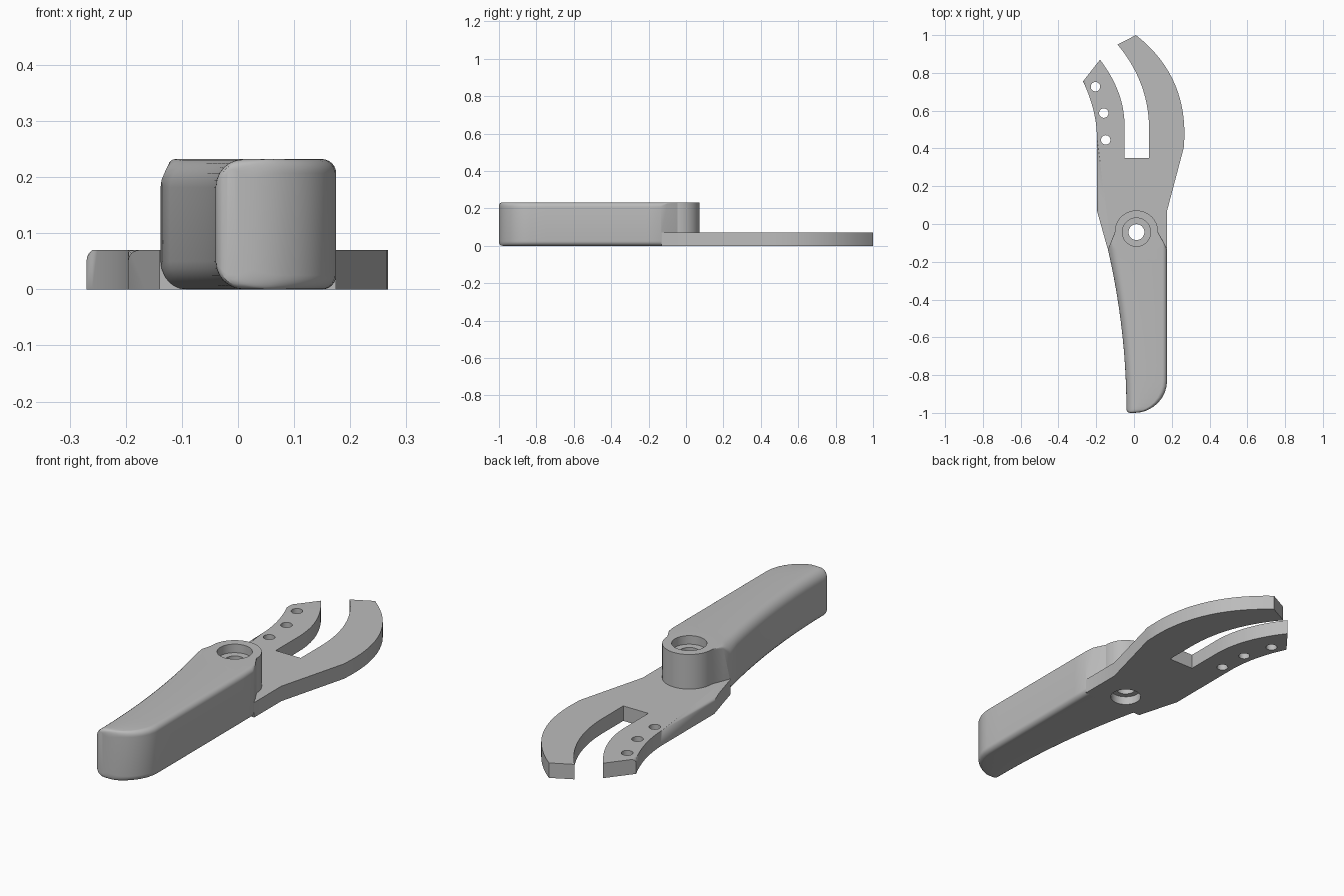
import bpy, bmesh, math

if "Cube" in bpy.data.objects:
    bpy.data.objects.remove(bpy.data.objects["Cube"])

grey = bpy.data.materials.new("plain grey")
grey.diffuse_color = (0.5, 0.5, 0.5, 1)
grey.use_nodes = True
grey.node_tree.nodes["Principled BSDF"].inputs["Base Color"].default_value = grey.diffuse_color

TOP, PLATE = 0.232, 0.07
PIVOT = (0.013, -0.043)


def finish(bm, name):
    bmesh.ops.recalc_face_normals(bm, faces=bm.faces)
    me = bpy.data.meshes.new(name)
    bm.to_mesh(me)
    bm.free()
    me.materials.append(grey)
    ob = bpy.data.objects.new(name, me)
    bpy.context.collection.objects.link(ob)
    return ob


def cylinder(name, x, y, r, z0, z1, n=48):
    return prism(name, [(x + r * math.cos(2 * math.pi * i / n),
                         y + r * math.sin(2 * math.pi * i / n)) for i in range(n)], z0, z1)


def prism(name, pts, z0, z1, round_range=None):
    bm = bmesh.new()
    lo = [bm.verts.new((x, y, z0)) for x, y in pts]
    hi = [bm.verts.new((x, y, z1)) for x, y in pts]
    n = len(pts)
    bm.faces.new(lo[::-1])
    bm.faces.new(hi)
    for i in range(n):
        j = (i + 1) % n
        bm.faces.new((lo[i], lo[j], hi[j], hi[i]))
    if round_range:
        edges = [bm.edges.get((hi[i], hi[i + 1])) for i in range(*round_range)]
        bmesh.ops.bevel(bm, geom=edges, offset=0.02, segments=4, profile=0.5,
                        affect='EDGES', clamp_overlap=True)
    return finish(bm, name)


def curve(a, c, b, n=14):
    return [tuple((1 - t) ** 2 * a[k] + 2 * t * (1 - t) * c[k] + t * t * b[k] for k in (0, 1))
            for t in (i / n for i in range(n + 1))]


def combine(target, other, operation):
    mod = target.modifiers.new("join", 'BOOLEAN')
    mod.operation = operation
    mod.solver = 'EXACT'
    mod.object = other
    bpy.context.view_layer.objects.active = target
    bpy.ops.object.modifier_apply(modifier=mod.name)
    bpy.data.objects.remove(other)


# flat plate with the two curved jaws
left_edge = curve((-0.27, 0.755), (-0.196, 0.60), (-0.196, 0.45))
outline = left_edge + [(-0.196, 0.07), (-0.165, -0.04), (-0.14, -0.13), (0.175, -0.13),
                       (0.175, 0.07), (0.265, 0.41)]
outline += curve((0.267, 0.48), (0.267, 0.80), (0.01, 1.0))
outline += curve((-0.087, 0.95), (0.08, 0.75), (0.08, 0.5))
outline += [(0.08, 0.35), (-0.05, 0.35)]
outline += curve((-0.05, 0.52), (-0.05, 0.70), (-0.18, 0.87))
body = prism("jaw_plate_and_handle", outline, 0, PLATE, (0, len(left_edge)))


# handle: rounded cross-sections lofted along y
def section(y, xl, xr, z0, z1, rl, rr, k=6):
    lim = (xr - xl) * 0.45
    rl, rr = min(rl, lim), min(rr, lim)
    ring = []
    for cx, cz, r, a0 in ((xr - rr, z0 + rr, rr, -90), (xr - rr, z1 - rr, rr, 0),
                          (xl + rl, z1 - rl, rl, 90), (xl + rl, z0 + rl, rl, 180)):
        for i in range(k + 1):
            a = math.radians(a0 + 90 * i / k)
            ring.append((cx + r * math.cos(a), y, cz + r * math.sin(a)))
    return ring


def ease(d, r):
    s = max(0, r - d) / r
    return 1 - math.sqrt(1 - s * s)


rings = []
for d in (0, 0.002, 0.006, 0.012, 0.02, 0.035, 0.055, 0.08, 0.11, 0.14, 0.17,
          0.25, 0.33, 0.41, 0.49, 0.57, 0.65, 0.72, 0.79, 0.865):
    t = max(0, d - 0.015) / 0.85
    xl = -0.04 - 0.098 * t * t + 0.02 * ease(d, 0.02)
    xr = 0.175 * (1 - ease(d, 0.17))
    z = 0.018 * ease(d, 0.018)
    xr = 0.175 * math.sqrt(1 - (max(0, 0.17 - d) / 0.17) ** 2)
    rings.append(section(-1 + d, xl, xr, z, TOP - z, 0.05, 0.025))
rings.append(section(-0.10, -0.124, 0.159, 0, TOP, 0.012, 0.007))
rings.append(section(PIVOT[1], -0.101, 0.127, 0, TOP, 0.001, 0.001))

bm = bmesh.new()
vr = [[bm.verts.new(p) for p in ring] for ring in rings]
m = len(vr[0])
for a, b in zip(vr, vr[1:]):
    for i in range(m):
        j = (i + 1) % m
        bm.faces.new((a[i], a[j], b[j], b[i]))
bm.faces.new(vr[0])
bm.faces.new(vr[-1])
handle = finish(bm, "handle")
combine(body, handle, 'UNION')

# pivot boss
combine(body, cylinder("pivot_boss", *PIVOT, 0.115, 0.03, TOP, 64), 'UNION')

# pivot hole, counterbored at both ends, and the three jaw holes
combine(body, cylinder("pivot_hole", *PIVOT, 0.042, -0.1, 0.4), 'DIFFERENCE')
combine(body, cylinder("top_counterbore", *PIVOT, 0.075, TOP - 0.04, 0.4), 'DIFFERENCE')
combine(body, cylinder("bottom_counterbore", *PIVOT, 0.068, -0.1, 0.04), 'DIFFERENCE')
for x, y in ((-0.204, 0.727), (-0.16, 0.587), (-0.15, 0.445)):
    combine(body, cylinder("jaw_hole", x, y, 0.025, -0.1, 0.3, 32), 'DIFFERENCE')

bpy.ops.object.select_all(action='DESELECT')
body.select_set(True)
bpy.context.view_layer.objects.active = body
bpy.ops.object.shade_smooth_by_angle(angle=math.radians(30))
